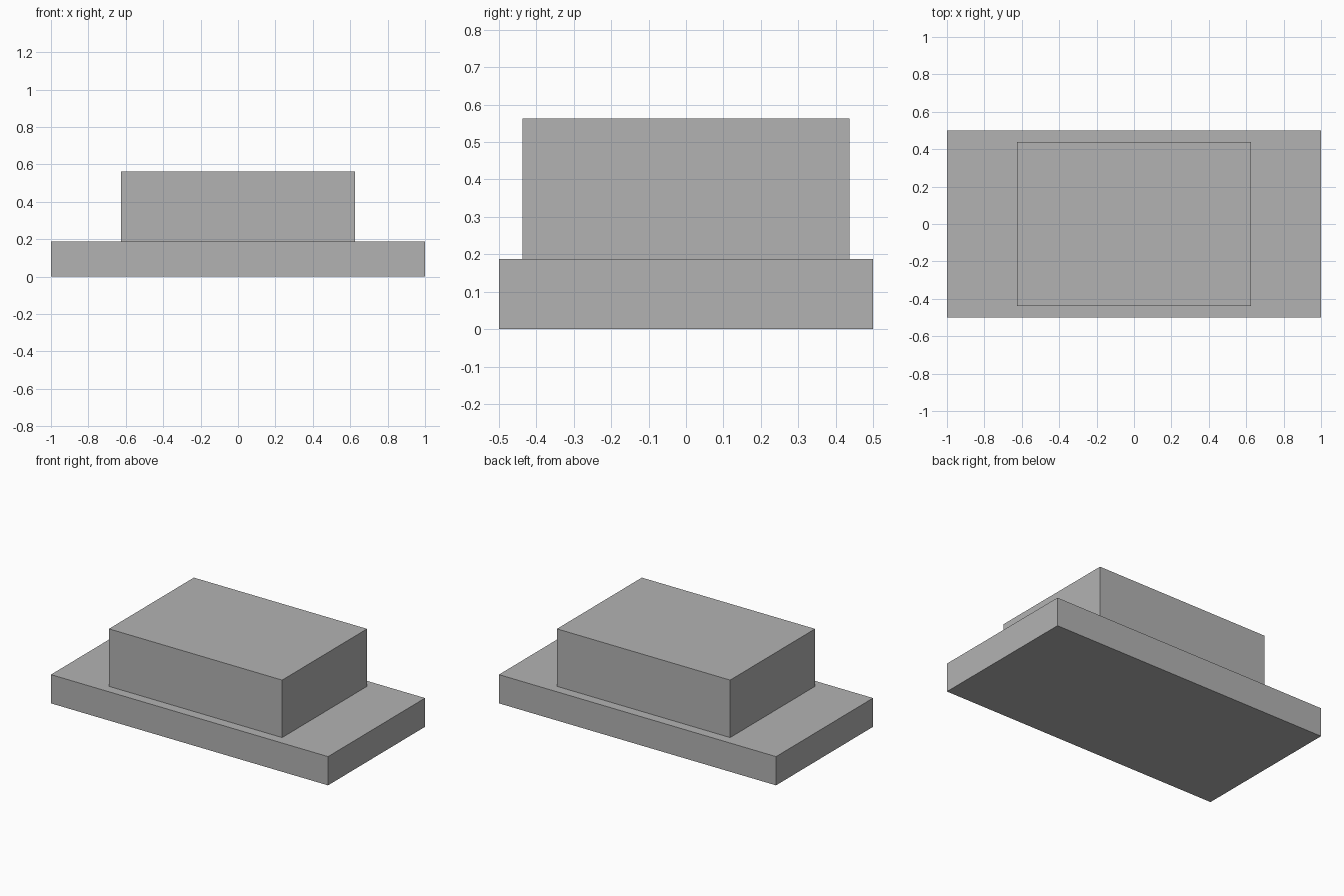
import bpy

default = bpy.data.objects.get("Cube")
if default:
    bpy.data.objects.remove(default, do_unlink=True)

# Single matte grey
grey = bpy.data.materials.new("neutral grey")
grey.use_nodes = True
color = (0.45, 0.45, 0.45, 1)
grey.diffuse_color = color
grey.node_tree.nodes["Principled BSDF"].inputs["Base Color"].default_value = color


def block(name, size, bottom):
    """Add a flat-shaded box centred in plan, resting at the given height."""
    bpy.ops.mesh.primitive_cube_add(size=1, location=(0, 0, bottom + size[2] / 2))
    obj = bpy.context.object
    obj.name = name
    obj.scale = size
    bpy.ops.object.transform_apply(location=False, rotation=False, scale=True)
    obj.data.materials.append(grey)
    return obj


# Wide base slab, with the smaller block standing on it
base_height = 0.1875
block("base_slab", (2, 1, base_height), 0)
block("upper_block", (1.25, 0.875, 0.375), base_height)
